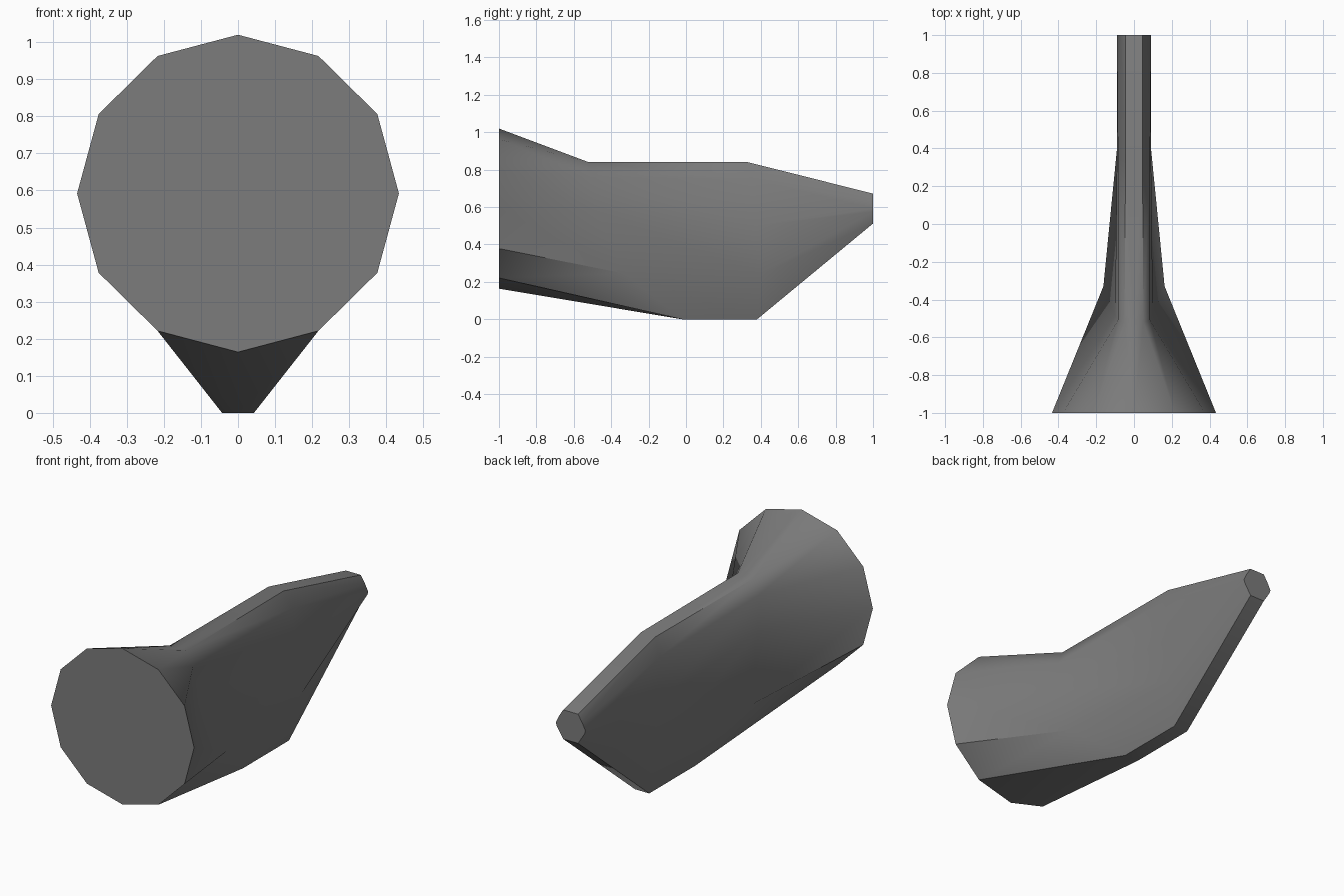
import bpy
import bmesh
from math import sin, cos, pi

cube = bpy.data.objects.get("Cube")
if cube:
    bpy.data.objects.remove(cube)

# One dark grey finish
grey = bpy.data.materials.new("dark grey")
grey.use_nodes = True
colour = (0.2, 0.2, 0.2, 1)
grey.diffuse_color = colour
shader = next(n for n in grey.node_tree.nodes if n.type == "BSDF_PRINCIPLED")
shader.inputs["Base Color"].default_value = colour

# Half sections, each running from the top centre round to the bottom centre
face_disc = [(0.434 * sin(i * pi / 6), -1, 0.592 + 0.428 * cos(i * pi / 6))
             for i in range(7)]
blade_front = [(0, -.52, .84), (.05, -.52, .84), (.085, -.51, .76), (.1, -.48, .575),
               (.162, -.33, .245), (.043, -.02, 0), (0, -.02, 0)]
blade_back = [(0, .33, .84), (.045, .33, .84), (.085, .35, .75), (.09, .38, .5),
              (.09, .4, .24), (.043, .38, 0), (0, .38, 0)]
blade_tip = [(0, 1, .672), (.045, 1, .672), (.07, 1, .632), (.09, 1, .592),
             (.085, 1, .575), (.045, 1, .512), (0, 1, .512)]

# Loft the sections into one closed half
bm = bmesh.new()
rows = [[bm.verts.new(p) for p in section]
        for section in (face_disc, blade_front, blade_back, blade_tip)]
for a, b in zip(rows, rows[1:]):
    for i in range(6):
        if a is rows[0] and i == 4:
            # Fold the lower flare into a ridge
            bm.faces.new((a[i], a[i + 1], b[i]))
            bm.faces.new((a[i + 1], b[i + 1], b[i]))
        else:
            bm.faces.new((a[i], a[i + 1], b[i + 1], b[i]))
bm.faces.new(rows[0][::-1])
bm.faces.new(rows[-1])
# Outward facing: the half is open at the centre, so check against the end disc
bmesh.ops.recalc_face_normals(bm, faces=bm.faces)
bm.faces.ensure_lookup_table()
if bm.faces[-1].normal.y < 0:
    bmesh.ops.reverse_faces(bm, faces=bm.faces)

mesh = bpy.data.meshes.new("flared_blade")
bm.to_mesh(mesh)
bm.free()
mesh.materials.append(grey)
blade = bpy.data.objects.new("flared_blade", mesh)
bpy.context.collection.objects.link(blade)

# Mirror to the other side and smooth the soft edges
mirror = blade.modifiers.new("Mirror", "MIRROR")
mirror.use_clip = True
bpy.ops.object.select_all(action="DESELECT")
blade.select_set(True)
bpy.context.view_layer.objects.active = blade
bpy.ops.object.modifier_apply(modifier="Mirror")
bpy.ops.object.shade_smooth_by_angle(angle=pi / 3.6)
